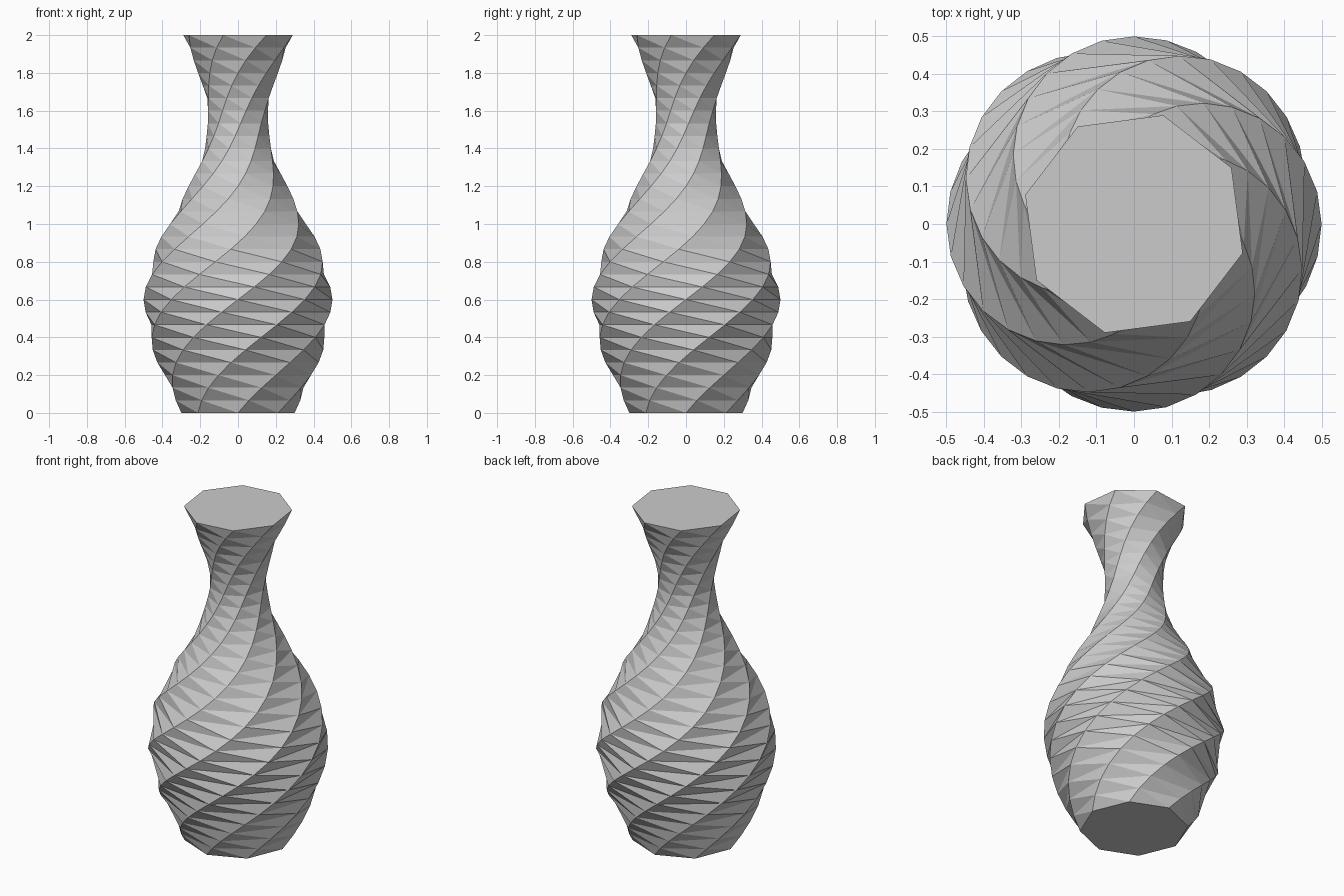
import bpy, bmesh
from math import sin, cos, pi, radians

if "Cube" in bpy.data.objects:
    bpy.data.objects.remove(bpy.data.objects["Cube"])

SIDES, RINGS, HEIGHT, TWIST = 8, 30, 2.0, radians(300)


def radius(z):
    # belly swells to z=0.6, narrows to the neck at z=1.55, flares at the lip
    if z < 0.6:
        return 0.30 + 0.20 * sin(z / 0.6 * pi / 2)
    if z < 1.55:
        return 0.33 + 0.17 * cos((z - 0.6) / 0.95 * pi)
    return 0.30 - 0.138 * cos((z - 1.55) / 0.45 * pi / 2)


bm = bmesh.new()

# twisted stack of octagon rings
rings = []
for i in range(RINGS + 1):
    t = i / RINGS
    r = radius(t * HEIGHT)
    angles = [TWIST * t + 2 * pi * k / SIDES for k in range(SIDES)]
    rings.append([bm.verts.new((r * cos(a), r * sin(a), t * HEIGHT)) for a in angles])

# faceted wall, each panel split along its short diagonal
for low, high in zip(rings, rings[1:]):
    for k in range(SIDES):
        n = (k + 1) % SIDES
        bm.faces.new((low[k], low[n], high[k]))
        bm.faces.new((low[n], high[n], high[k]))

# closed base and top
bm.faces.new(rings[0][::-1])
bm.faces.new(rings[-1])

mesh = bpy.data.meshes.new("twisted_vase")
bm.to_mesh(mesh)
bm.free()
vase = bpy.data.objects.new("twisted_vase", mesh)
bpy.context.collection.objects.link(vase)
